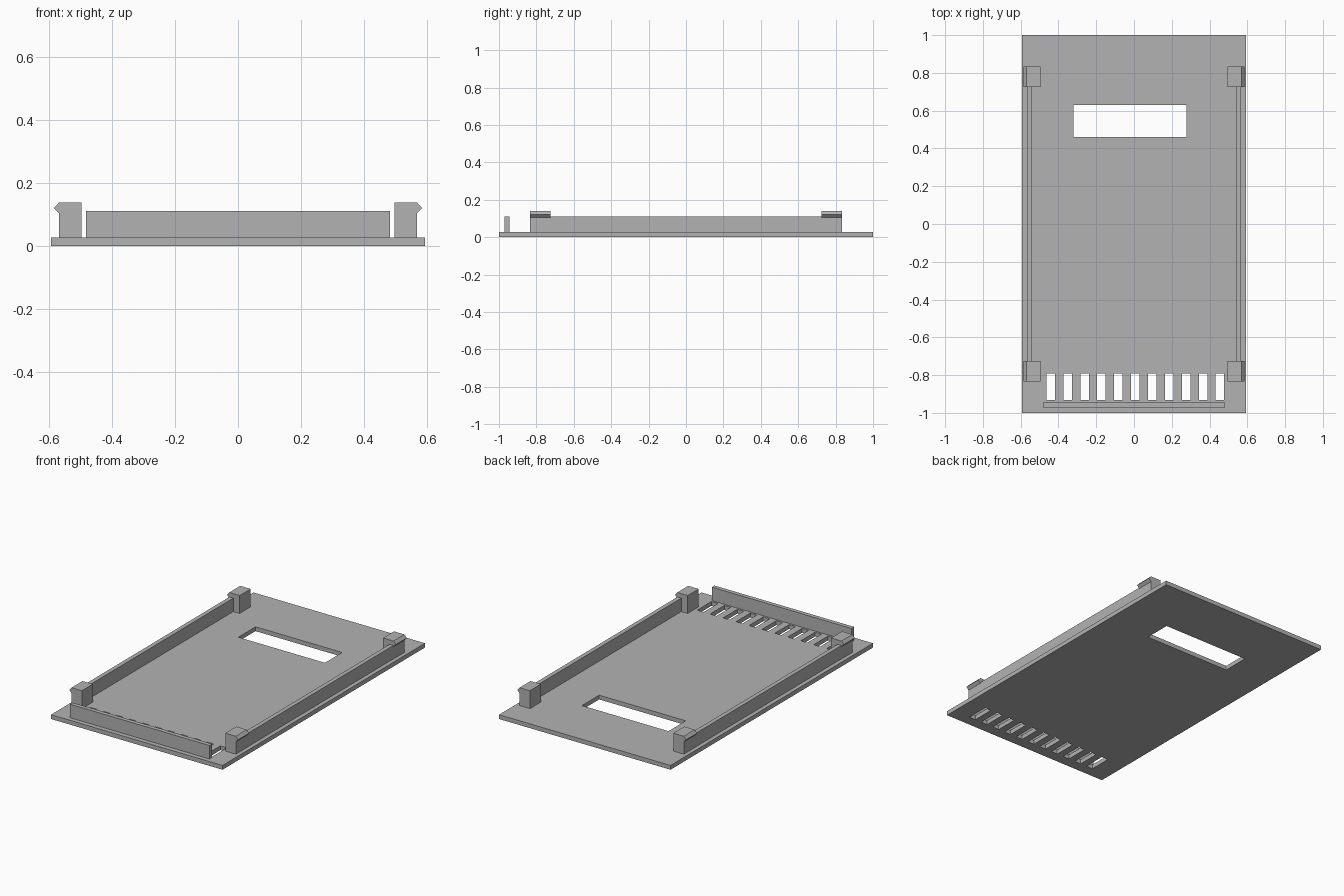
import bpy
import bmesh

if "Cube" in bpy.data.objects:
    bpy.data.objects.remove(bpy.data.objects["Cube"], do_unlink=True)

grey = bpy.data.materials.new("plain grey")
grey.use_nodes = True
COLOUR = (0.45, 0.45, 0.45, 1)
grey.diffuse_color = COLOUR
grey.node_tree.nodes["Principled BSDF"].inputs["Base Color"].default_value = COLOUR

BASE = 0.027      # top of the plate
WALL_TOP = 0.111


def finish(bm, name):
    bmesh.ops.recalc_face_normals(bm, faces=bm.faces)
    mesh = bpy.data.meshes.new(name)
    bm.to_mesh(mesh)
    bm.free()
    mesh.materials.append(grey)
    obj = bpy.data.objects.new(name, mesh)
    bpy.context.collection.objects.link(obj)
    return obj


def add_box(bm, x, y, z):
    verts = bmesh.ops.create_cube(bm, size=1)["verts"]
    for v in verts:
        v.co = [(lo + hi) / 2 + c * (hi - lo) for c, (lo, hi) in zip(v.co, (x, y, z))]


def box(name, x, y, z):
    bm = bmesh.new()
    add_box(bm, x, y, z)
    return finish(bm, name)


def extruded(name, profile, y):
    """Closed x-z profile swept along y."""
    bm = bmesh.new()
    face = bm.faces.new([bm.verts.new((px, y[0], pz)) for px, pz in profile])
    swept = bmesh.ops.extrude_face_region(bm, geom=[face])["geom"]
    for v in swept:
        if isinstance(v, bmesh.types.BMVert):
            v.co.y = y[1]
    return finish(bm, name)


# Plate with a window and a row of vent slots cut through
plate = box("base_plate", (-0.593, 0.593), (-1, 1), (0, BASE))
cuts = bmesh.new()
add_box(cuts, (-0.32, 0.279), (0.46, 0.63), (-0.1, 0.1))
SLOTS = 11
for i in range(SLOTS):
    cx = -0.441 + i * 0.0896
    add_box(cuts, (cx - 0.0225, cx + 0.0225), (-0.933, -0.792), (-0.1, 0.1))
cutter = finish(cuts, "opening_cutter")
cutter.hide_render = True
mod = plate.modifiers.new("openings", "BOOLEAN")
mod.operation = "DIFFERENCE"
mod.solver = "EXACT"
mod.object = cutter
bpy.context.view_layer.objects.active = plate
bpy.ops.object.modifier_apply(modifier=mod.name)
bpy.data.objects.remove(cutter, do_unlink=True)

# Upright lip along the front
box("front_lip", (-0.483, 0.483), (-0.971, -0.945), (BASE, WALL_TOP))

# Side walls and hooked corner clips
hook = [(0.496, BASE), (0.568, BASE), (0.568, 0.104), (0.584, 0.121),
        (0.568, 0.139), (0.496, 0.139)]
for side, s in (("left", 1), ("right", -1)):
    box(side + "_wall", sorted((s * 0.54, s * 0.567)), (-0.725, 0.725), (BASE, WALL_TOP))
    for end, y in (("front", (-0.833, -0.725)), ("back", (0.725, 0.833))):
        extruded(f"{end}_{side}_clip", [(s * x, z) for x, z in hook], y)
